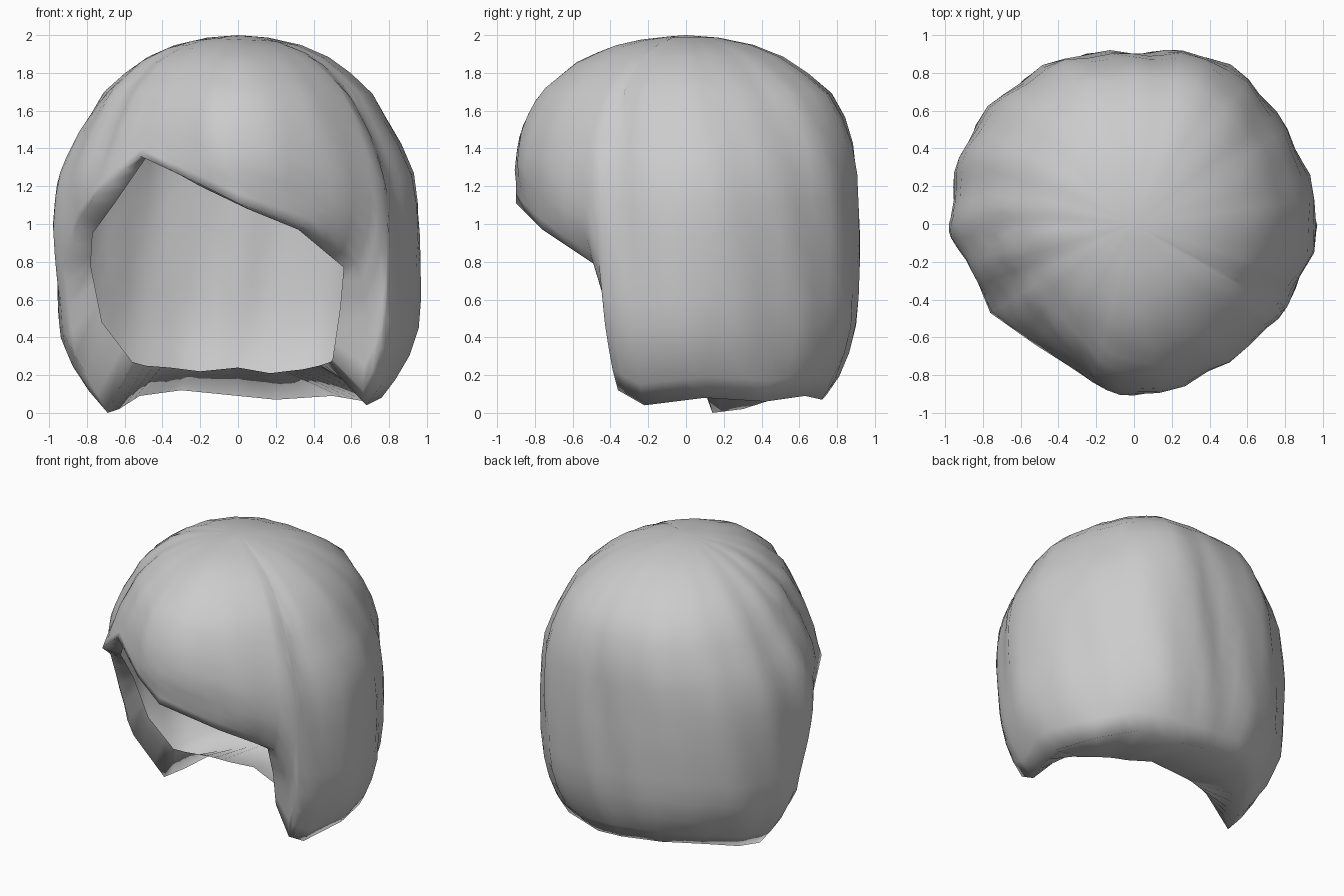
import bpy, bmesh, math
from mathutils import Vector

# Hair hem, counter-clockwise from the front: outer hem xyz, inward-curled rim xyz
HEM = [
    (0.00, -0.90, 1.11, 0.05, -0.80, 1.08), (0.38, -0.76, 0.97, 0.32, -0.70, 0.97),
    (0.63, -0.49, 0.79, 0.56, -0.46, 0.77), (0.69, -0.41, 0.52, 0.54, -0.37, 0.55),
    (0.66, -0.36, 0.12, 0.50, -0.28, 0.28), (0.68, -0.22, 0.04, 0.49, -0.22, 0.27),
    (0.76, 0.10, 0.08, 0.43, -0.12, 0.25), (0.68, 0.42, 0.06, 0.34, 0.00, 0.23),
    (0.50, 0.63, 0.09, 0.25, 0.08, 0.22), (0.20, 0.72, 0.07, 0.17, 0.13, 0.21),
    (0.00, 0.74, 0.09, 0.00, 0.18, 0.24), (-0.30, 0.71, 0.12, -0.20, 0.19, 0.22),
    (-0.52, 0.52, 0.09, -0.36, 0.15, 0.24), (-0.63, 0.30, 0.02, -0.49, 0.10, 0.25),
    (-0.69, 0.14, 0.00, -0.56, 0.06, 0.27), (-0.86, 0.03, 0.30, -0.72, 0.00, 0.48),
    (-0.91, -0.07, 0.70, -0.78, -0.08, 0.78), (-0.85, -0.25, 1.00, -0.77, -0.20, 0.95),
    (-0.76, -0.47, 1.15, -0.66, -0.40, 1.10), (-0.52, -0.64, 1.36, -0.48, -0.60, 1.36),
    (-0.22, -0.83, 1.22, -0.20, -0.76, 1.20),
]
# Plan radius every 30 degrees, and radius factor against height
PLAN = [0.97, 0.95, 0.98, 0.91, 0.96, 0.99, 0.97, 0.87, 0.85, 0.93, 0.90, 0.91]
PROFILE = [(0, .74), (.1, .82), (.2, .89), (.4, .97), (.6, .99), (1, 1), (1.3, .97),
           (1.5, .9), (1.7, .78), (1.86, .58), (1.94, .4), (1.985, .2), (2, 0)]
STEPS, ROWS, ARC = 3, 16, 2.5


def factor(z):
    for (z0, f0), (z1, f1) in zip(PROFILE, PROFILE[1:]):
        if z <= z1:
            return f0 + (f1 - f0) * (z - z0) / (z1 - z0)
    return 0


def radius(az, z):
    u = (az / math.radians(30)) % 12
    i, k = int(u) % 12, u % 1
    k = k * k * (3 - 2 * k)
    plan = PLAN[i] * (1 - k) + PLAN[(i + 1) % 12] * k
    crown = min(1, max(0, (z - 1.2) / 0.4))         # narrower at the sides up high
    swirl = 0.012 * math.sin(17 * az + 4 * z)       # soft combed locks
    return plan * factor(z) * (1 - 0.07 * crown * math.cos(2 * az) + swirl)


# Columns run from the crown down to the hem, then curl in to the rim
bm = bmesh.new()
top = bm.verts.new((0, 0, 2.0))
columns = []
for n, a in enumerate(HEM):
    b = HEM[(n + 1) % len(HEM)]
    for s in range(STEPS):
        p = [u + (v - u) * s / STEPS for u, v in zip(a, b)]
        az = math.atan2(p[1], p[0])
        scale = math.hypot(p[0], p[1]) / radius(az, p[2]) - 1
        col = []
        for r in range(1, ROWS + 1):
            t = (1 - math.cos(r / ROWS * ARC)) / (1 - math.cos(ARC))
            z = 2 - (2 - p[2]) * t
            blend = max(0, 1 - (z - p[2]) / 0.35) ** 2
            rad = radius(az, z) * (1 + scale * blend)
            col.append(bm.verts.new((rad * math.cos(az), rad * math.sin(az), z)))
        col.append(bm.verts.new(Vector(p[3:])))
        columns.append(col)

for c, d in zip(columns, columns[1:] + columns[:1]):
    bm.faces.new((top, c[0], d[0]))
    for r in range(ROWS):
        bm.faces.new((c[r], c[r + 1], d[r + 1], d[r]))
for f in bm.faces:
    f.smooth = True

mesh = bpy.data.meshes.new("hair")
bm.to_mesh(mesh)
bm.free()
hair = bpy.data.objects.new("hair", mesh)
bpy.context.collection.objects.link(hair)
